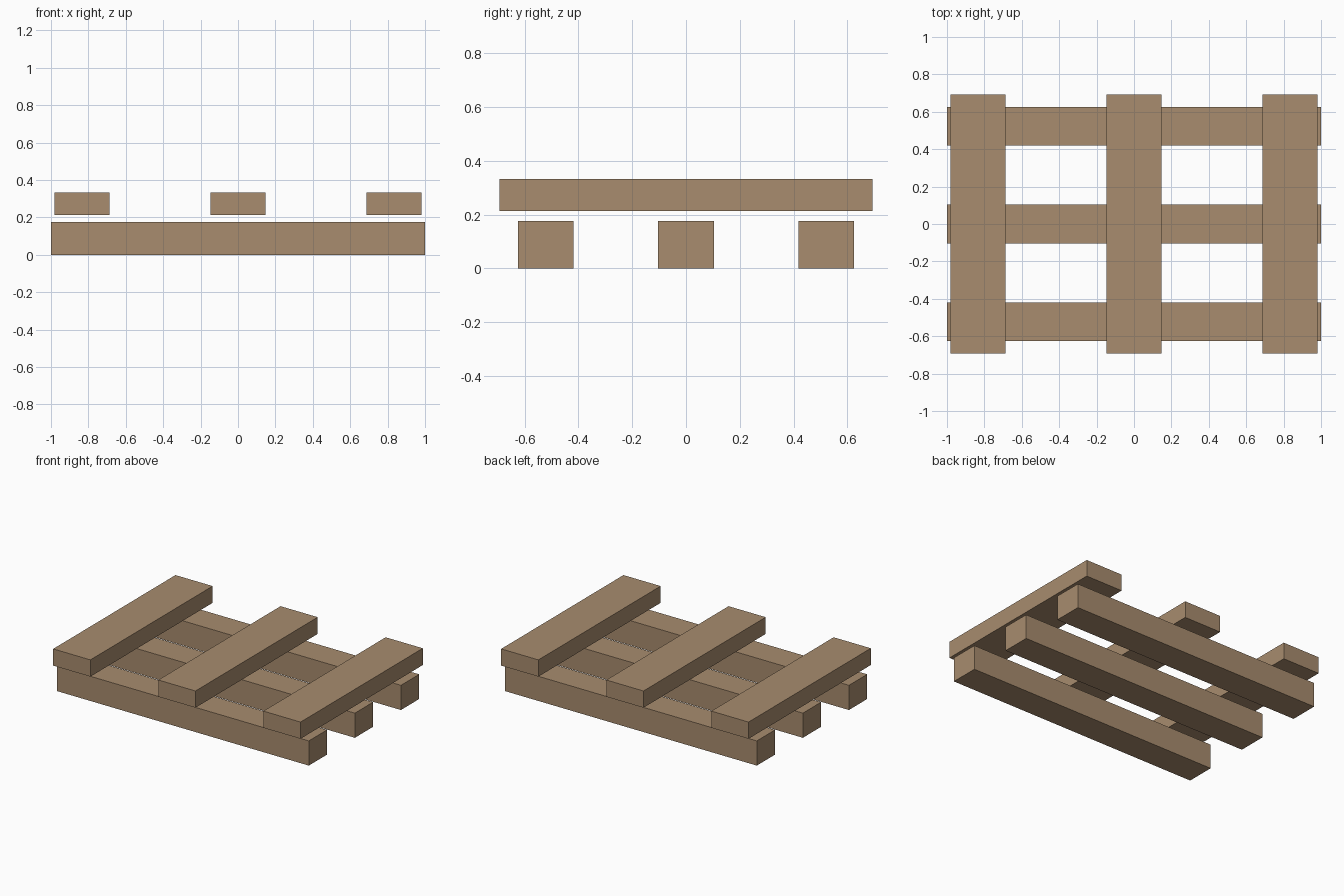
import bpy

if "Cube" in bpy.data.objects:
    bpy.data.objects.remove(bpy.data.objects["Cube"])

wood = bpy.data.materials.new("brown_wood")
wood.diffuse_color = (0.392, 0.262, 0.156, 1)
wood.use_nodes = True
wood.node_tree.nodes["Principled BSDF"].inputs["Base Color"].default_value = wood.diffuse_color


def timber(name, center, size):
    bpy.ops.mesh.primitive_cube_add(size=1, location=center)
    obj = bpy.context.object
    obj.name = name
    obj.scale = size
    bpy.ops.object.transform_apply(location=False, rotation=False, scale=True)
    obj.data.materials.append(wood)


for label, side in (("first", -1), ("middle", 0), ("last", 1)):
    # Lower beams run along x
    timber(f"{label}_beam", (0, side * 0.522, 0.0885), (2, 0.207, 0.177))
    # Upper planks run along y, floating just above the beams
    timber(f"{label}_plank", (side * 0.834, 0, 0.273), (0.295, 1.386, 0.12))
